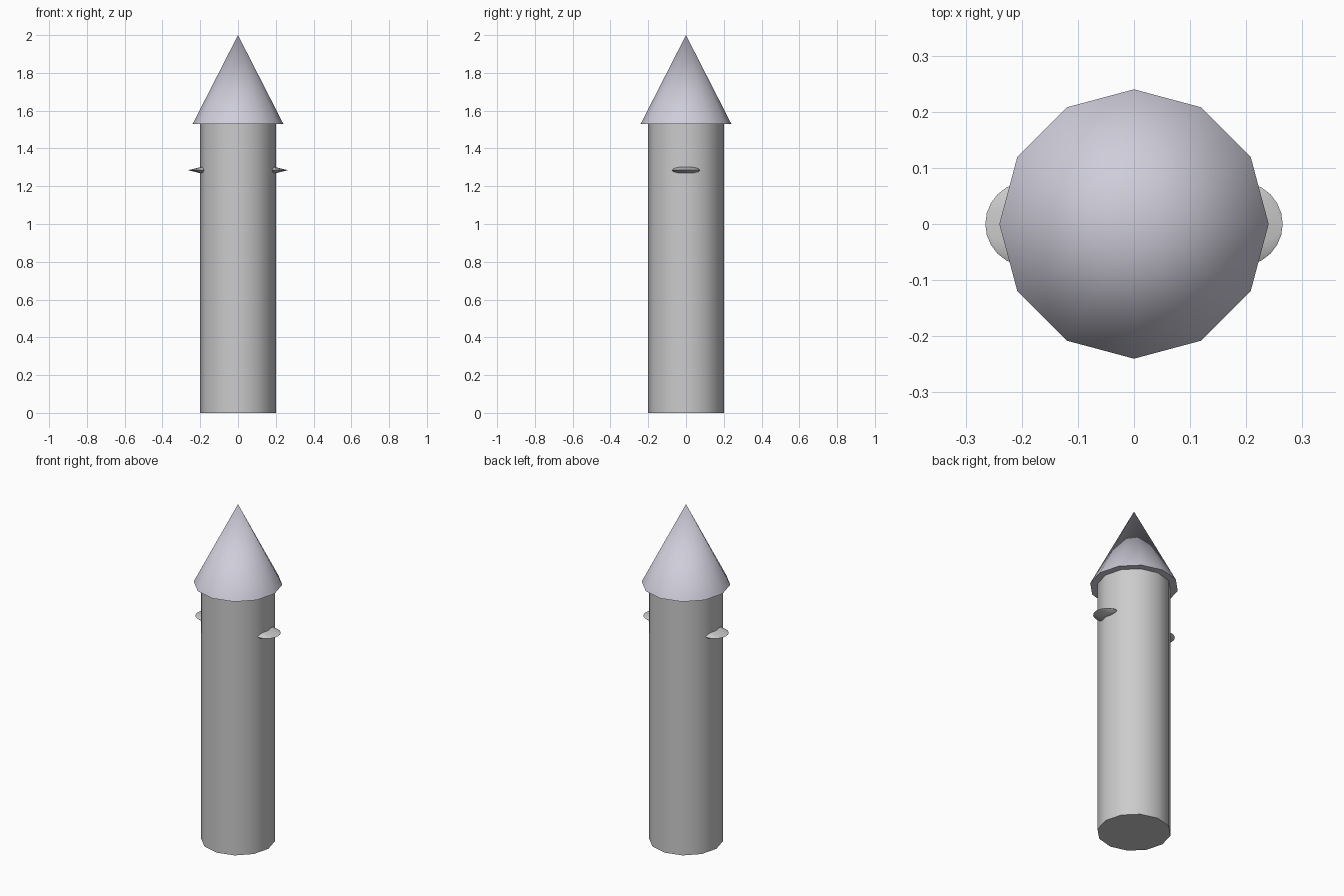
import bpy, bmesh, math
from mathutils import Matrix

if "Cube" in bpy.data.objects:
    bpy.data.objects.remove(bpy.data.objects["Cube"])

SIDES = 12
EAVE = 1.53


def add_object(name, bm):
    bmesh.ops.recalc_face_normals(bm, faces=bm.faces)
    mesh = bpy.data.meshes.new(name)
    bm.to_mesh(mesh)
    bm.free()
    obj = bpy.data.objects.new(name, mesh)
    bpy.context.collection.objects.link(obj)
    bpy.ops.object.select_all(action='DESELECT')
    obj.select_set(True)
    bpy.context.view_layer.objects.active = obj
    bpy.ops.object.shade_smooth_by_angle(angle=math.radians(40))
    return obj


def tapered(name, r_bottom, r_top, z0, z1):
    bm = bmesh.new()
    bmesh.ops.create_cone(bm, cap_ends=True, segments=SIDES,
                          radius1=r_bottom, radius2=r_top, depth=z1 - z0,
                          matrix=Matrix.Translation((0, 0, (z0 + z1) / 2)))
    return add_object(name, bm)


def side_fin(name, side, radius=0.075, half_thick=0.018):
    # Round in plan, elliptical from the side, pointed at the outer tip
    bm = bmesh.new()
    bmesh.ops.create_uvsphere(bm, u_segments=12, v_segments=12, radius=1,
                              matrix=Matrix.Rotation(math.pi / 2, 4, 'Y'))
    for v in bm.verts:
        u = min(abs(v.co.x), 1)
        taper = (1 - u) / max(math.sqrt(1 - u * u), 1e-3)
        v.co = (side * 0.19 + v.co.x * radius, v.co.y * radius,
                1.285 + v.co.z * taper * half_thick)
    return add_object(name, bm)


# Tower shaft
tapered("shaft", 0.2, 0.2, 0, EAVE)

# Pointed roof
roof = tapered("roof", 0.24, 0, EAVE, 2.0)
slate = bpy.data.materials.new("slate")
slate.diffuse_color = (0.62, 0.61, 0.70, 1)
slate.use_nodes = True
slate.node_tree.nodes["Principled BSDF"].inputs["Base Color"].default_value = slate.diffuse_color
roof.data.materials.append(slate)

# Small fins on both sides
for side, label in ((-1, "left"), (1, "right")):
    side_fin(label + "_fin", side)
